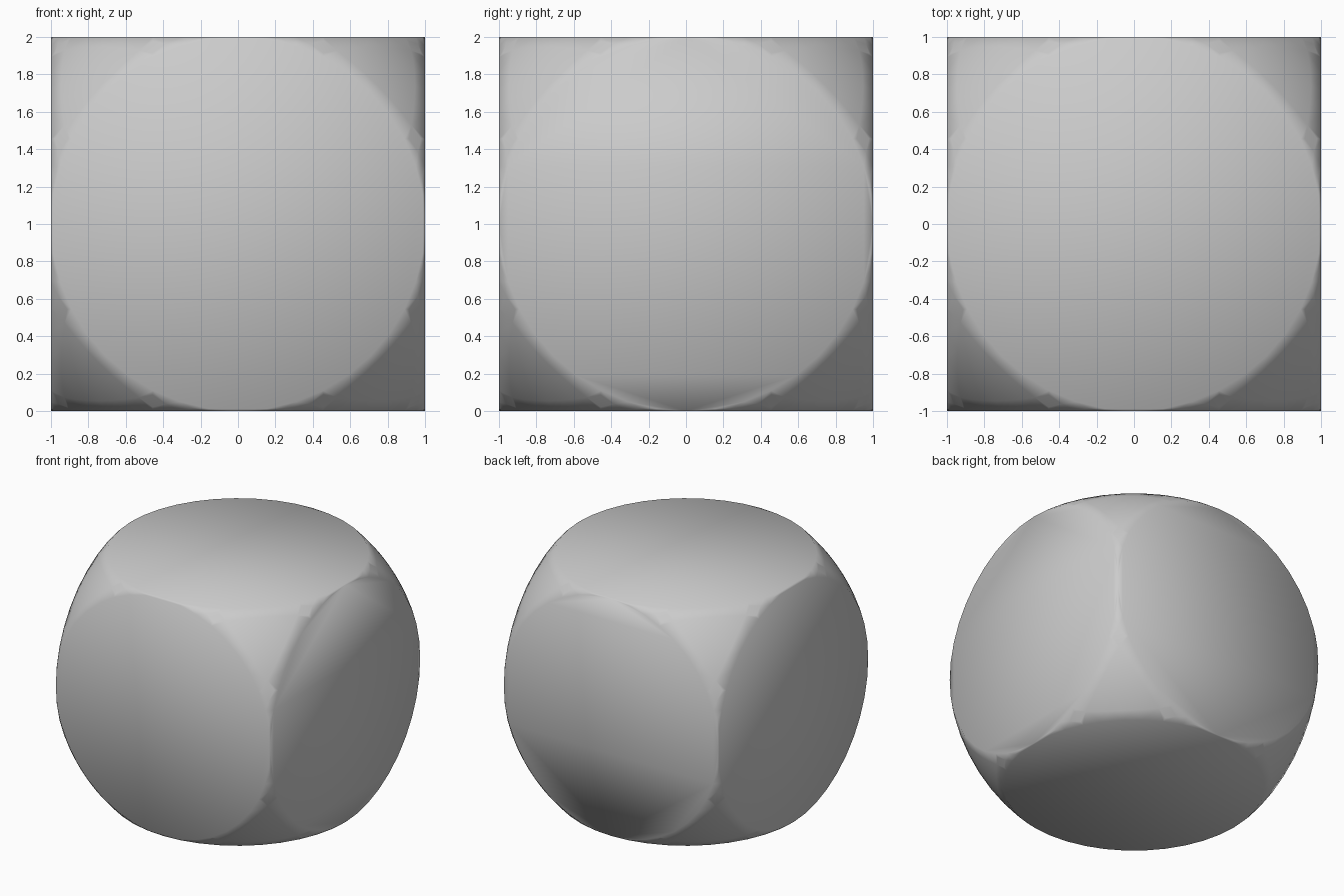
import bpy, bmesh
from math import sin, cos, tau, sqrt
from itertools import product
from mathutils import Vector

if "Cube" in bpy.data.objects:
    bpy.data.objects.remove(bpy.data.objects["Cube"])

SEGMENTS = 40      # sides of each flat round face
RADIUS = sqrt(2)   # rounding sphere that just touches the cube edges
GRID = 36          # density of the rounded corners

bm = bmesh.new()

# rims of the six flat round faces
rim_points = {}
for axis, side, i in product(range(3), (-1, 1), range(SEGMENTS)):
    p = Vector((0, 0, 0))
    p[axis] = side
    p[(axis + 1) % 3] = cos(tau * i / SEGMENTS)
    p[(axis + 2) % 3] = sin(tau * i / SEGMENTS)
    rim_points[tuple(round(c, 5) + 0.0 for c in p)] = p

# spherical patches on the eight corners
corner_points = []
for i in range(1, GRID):
    for j in range(1, GRID - i):
        d = Vector((i, j, GRID - i - j)).normalized() * RADIUS
        if max(d) < 0.985:
            for s in product((-1, 1), repeat=3):
                corner_points.append(Vector(a * b for a, b in zip(d, s)))

for p in list(rim_points.values()) + corner_points:
    bm.verts.new(p + Vector((0, 0, 1)))
bmesh.ops.convex_hull(bm, input=bm.verts[:])

# merge each flat side into one round face
flat = [e for e in bm.edges if len(e.link_faces) == 2
        and all(max(abs(c) for c in f.normal) > 0.9999 for f in e.link_faces)]
bmesh.ops.dissolve_edges(bm, edges=flat, use_verts=False)
bmesh.ops.recalc_face_normals(bm, faces=bm.faces[:])
for f in bm.faces:
    f.smooth = True

mesh = bpy.data.meshes.new("rounded_cube")
bm.to_mesh(mesh)
bm.free()
body = bpy.data.objects.new("rounded_cube", mesh)
bpy.context.collection.objects.link(body)
